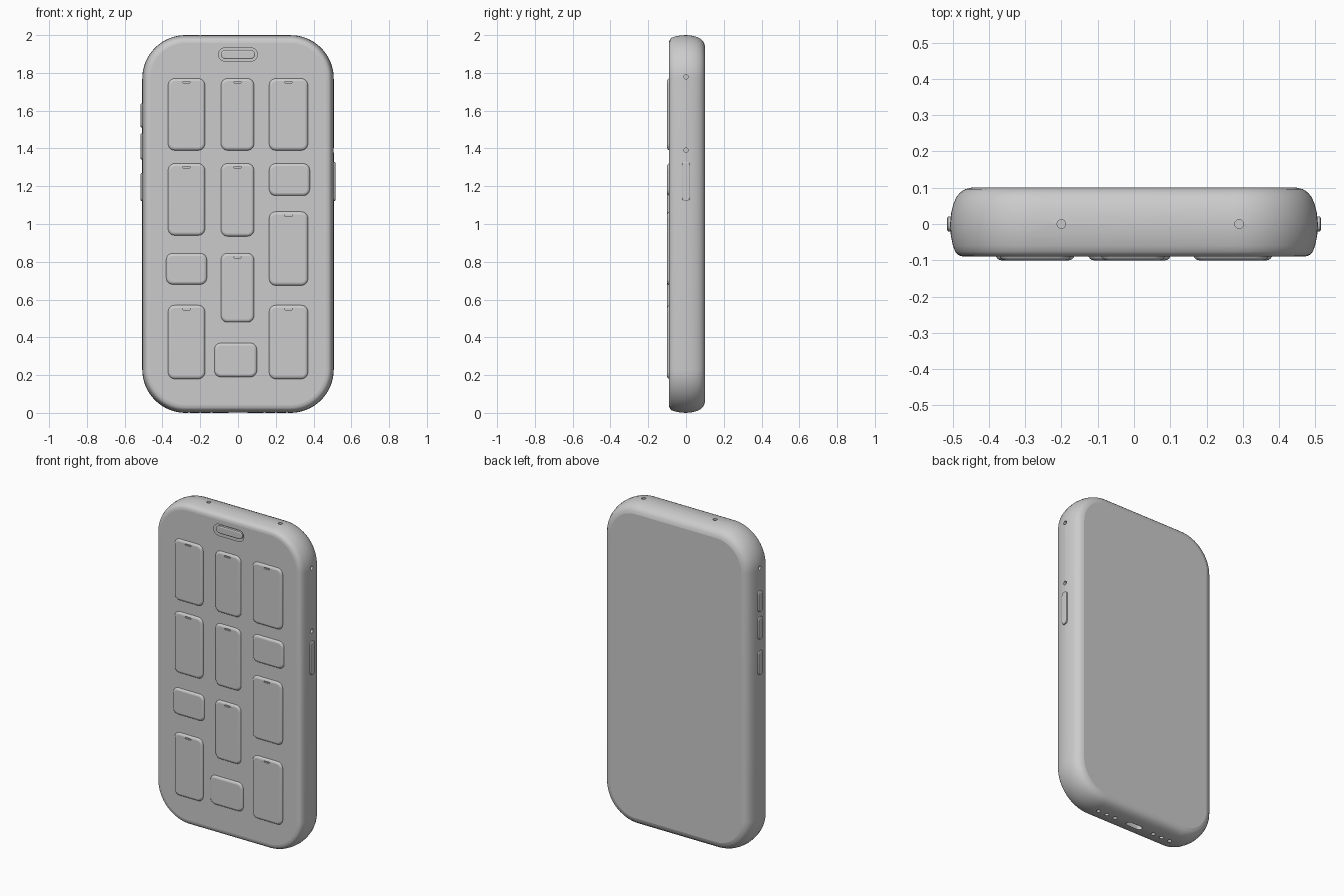
import bpy
from math import pi, sin, cos
from mathutils import Matrix, Vector

if "Cube" in bpy.data.objects:
    bpy.data.objects.remove(bpy.data.objects["Cube"])


def outline(w, h, r, seg):
    """Rounded rectangle in the x-z plane."""
    pts = []
    for i, (sx, sz) in enumerate([(1, 1), (-1, 1), (-1, -1), (1, -1)]):
        for k in range(seg + 1):
            a = (i + k / seg) * pi / 2
            pts.append((sx * (w / 2 - r) + r * cos(a), sz * (h / 2 - r) + r * sin(a)))
    return pts


def slab(name, w, h, r, layers, loc, rot=(0, 'Z'), seg=8):
    """Stack of rounded rectangles; layers are (y, inset), listed from -y to +y."""
    m = Matrix.Translation(loc) @ Matrix.Rotation(rot[0], 4, rot[1])
    verts, faces = [], []
    for y, d in layers:
        verts += [m @ Vector((x, y, z)) for x, z in
                  outline(w - 2 * d, h - 2 * d, max(r - d, 0.001), seg)]
    n = 4 * (seg + 1)
    for j in range(len(layers) - 1):
        for i in range(n):
            k = (i + 1) % n
            faces.append((j * n + i, j * n + n + i, j * n + n + k, j * n + k))
    faces.append(tuple(reversed(range(n))))
    faces.append(tuple(range((len(layers) - 1) * n, len(layers) * n)))
    faces = [tuple(reversed(f)) for f in faces]
    mesh = bpy.data.meshes.new(name)
    mesh.from_pydata(verts, [], faces)
    mesh.validate()
    mesh.flip_normals() if signed_volume(mesh) < 0 else None
    obj = bpy.data.objects.new(name, mesh)
    bpy.context.collection.objects.link(obj)
    return obj


def signed_volume(mesh):
    mesh.calc_loop_triangles()
    v = mesh.vertices
    return sum(v[a].co.dot(v[b].co.cross(v[c].co))
               for a, b, c in (t.vertices for t in mesh.loop_triangles))


def activate(obj):
    bpy.ops.object.select_all(action='DESELECT')
    obj.select_set(True)
    bpy.context.view_layer.objects.active = obj


def carve(obj, cutters):
    for c in cutters:
        c.hide_render = True
        mod = obj.modifiers.new("cut", 'BOOLEAN')
        mod.operation, mod.solver, mod.object = 'DIFFERENCE', 'EXACT', c
        activate(obj)
        bpy.ops.object.modifier_apply(modifier=mod.name)
        bpy.data.objects.remove(c)


FRONT, RIGHT, LEFT = (0, 'Z'), (pi / 2, 'Z'), (-pi / 2, 'Z')
TOP, BOTTOM = (-pi / 2, 'X'), (pi / 2, 'X')

# phone body with softly bulging sides
profile = [(-0.09, 0.042), (-0.0885, 0.03), (-0.084, 0.021), (-0.076, 0.014),
           (-0.06, 0.008), (-0.03, 0.002), (0, 0), (0.03, 0.003), (0.055, 0.009),
           (0.075, 0.018), (0.088, 0.029), (0.096, 0.042), (0.1, 0.058)]
body = slab("body", 1.014, 2.0, 0.23, profile, (0, 0, 1), seg=16)

# sensor recess, microphone holes, port and speaker openings
CUT = [(-0.03, 0), (0.03, 0)]
cutters = [slab("cutter", 0.205, 0.07, 0.034, [(-0.02, 0), (0.012, 0)], (0, -0.09, 1.897))]


def hole(loc, rot, w=0.024, h=0.024):
    cutters.append(slab("cutter", w, h, min(w, h) * 0.499, CUT, loc, rot, 4))


for z in (1.78, 1.39):
    hole((0.507, 0, z), RIGHT)
hole((-0.507, 0, 1.78), LEFT)
for x in (-0.2, 0.29):
    hole((x, 0, 2), TOP)
hole((0, 0, 0), BOTTOM, 0.11, 0.035)
for x in (0.14, 0.2, 0.26):
    for s in (-1, 1):
        hole((s * x, 0, 0), BOTTOM)
carve(body, cutters)

# sensor island inside the recess
slab("sensor_island", 0.18, 0.046, 0.0225, [(-0.088, 0.006), (-0.085, 0), (-0.07, 0)],
     (0, 0, 1.897))

# raised screen tiles: x0, x1, z0, z1
tiles = [(-0.37, -0.175, 1.39, 1.77), (-0.37, -0.175, 0.94, 1.32),
         (-0.38, -0.165, 0.68, 0.845), (-0.37, -0.175, 0.18, 0.57),
         (-0.09, 0.085, 1.39, 1.77), (-0.09, 0.085, 0.935, 1.32),
         (-0.09, 0.085, 0.48, 0.845), (-0.125, 0.10, 0.19, 0.37),
         (0.165, 0.37, 1.39, 1.77), (0.165, 0.38, 1.15, 1.32),
         (0.165, 0.37, 0.675, 1.065), (0.165, 0.37, 0.18, 0.57)]
for x0, x1, z0, z1 in tiles:
    cx = (x0 + x1) / 2
    tile = slab("screen_tile", x1 - x0, z1 - z0, 0.035,
                [(-0.1, 0.014), (-0.0985, 0.008), (-0.095, 0.003), (-0.09, 0), (-0.08, 0)],
                (cx, 0, (z0 + z1) / 2))
    if z1 - z0 > 0.3:
        # little notch on the tall tiles
        carve(tile, [slab("cutter", 0.04, 0.009, 0.0044, [(-0.12, 0), (-0.092, 0)],
                          (cx, 0, z1 - 0.02), seg=4)])

# side buttons: side, z0, z1
for name, side, z0, z1 in [("power_button", 1, 1.12, 1.33), ("volume_up", -1, 1.51, 1.64),
                           ("volume_down", -1, 1.34, 1.48), ("camera_button", -1, 1.12, 1.27)]:
    slab(name, 0.042, z1 - z0, 0.018, [(-0.011, 0.006), (-0.008, 0.001), (0.01, 0)],
         (side * 0.505, 0, (z0 + z1) / 2), RIGHT if side > 0 else LEFT)

for obj in bpy.context.scene.objects:
    activate(obj)
    bpy.ops.object.shade_smooth_by_angle(angle=0.6)
